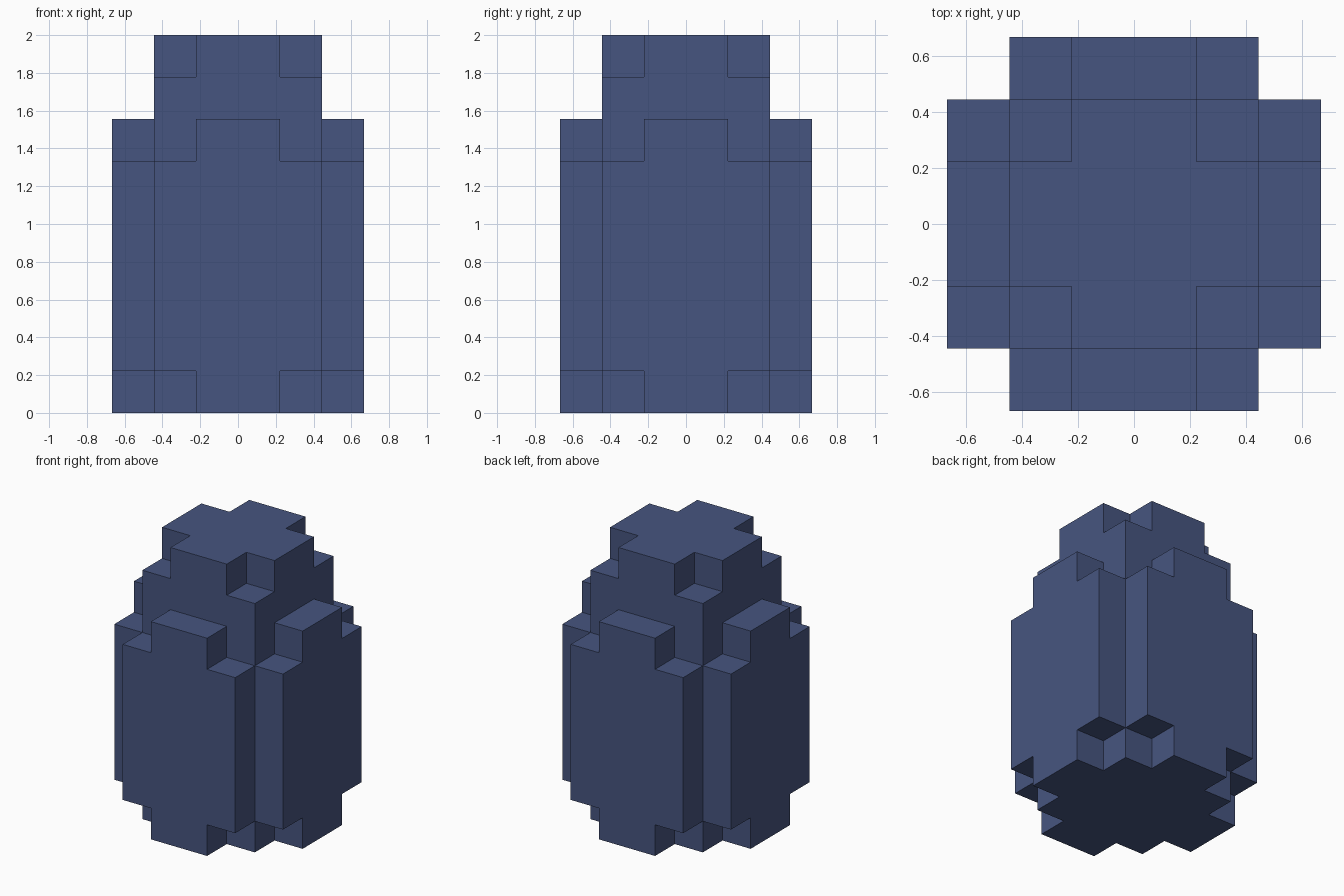
import bpy, bmesh
from mathutils import Vector

cube = bpy.data.objects.get("Cube")
if cube:
    bpy.data.objects.remove(cube, do_unlink=True)

U = 2 / 9  # size of one block

# Flat blue material
blue = bpy.data.materials.new("slate blue")
blue.use_nodes = True
colour = (0.062, 0.091, 0.214, 1)
blue.diffuse_color = colour
blue.node_tree.nodes["Principled BSDF"].inputs["Base Color"].default_value = colour

cells = set()


def add_box(x0, x1, y0, y1, z0, z1):
    """Fill a box of blocks, in block units."""
    cells.update((x, y, z) for x in range(x0, x1)
                 for y in range(y0, y1) for z in range(z0, z1))


# Square core
add_box(-2, 2, -2, 2, 0, 8)
# Cross-shaped crown
add_box(-2, 2, -1, 1, 8, 9)
add_box(-1, 1, -2, 2, 8, 9)
# Side panels: a wide slab with a narrow tongue above and below, on all four sides
for half, z0, z1 in ((2, 1, 6), (1, 0, 7)):
    add_box(-3, 3, -half, half, z0, z1)
    add_box(-half, half, -3, 3, z0, z1)

# Outer skin: one quad wherever a filled block meets an empty one
bm = bmesh.new()
for cell in cells:
    centre = Vector(cell) + Vector((0.5, 0.5, 0.5))
    for axis in range(3):
        for sign in (-1, 1):
            n = Vector((0, 0, 0))
            n[axis] = sign
            if tuple(int(c + d) for c, d in zip(cell, n)) in cells:
                continue
            a = Vector((0, 0, 0))
            a[(axis + 1) % 3] = 0.5
            b = n.cross(a)
            mid = centre + n * 0.5
            bm.faces.new([bm.verts.new((mid + p) * U)
                          for p in (-a - b, a - b, a + b, b - a)])

# Weld and merge the flat areas into single faces
bmesh.ops.remove_doubles(bm, verts=bm.verts, dist=0.001)
bmesh.ops.dissolve_limit(bm, angle_limit=0.01, verts=bm.verts, edges=bm.edges)
bmesh.ops.recalc_face_normals(bm, faces=bm.faces)

mesh = bpy.data.meshes.new("blocky_body")
bm.to_mesh(mesh)
bm.free()
mesh.materials.append(blue)
body = bpy.data.objects.new("blocky_body", mesh)
bpy.context.collection.objects.link(body)
